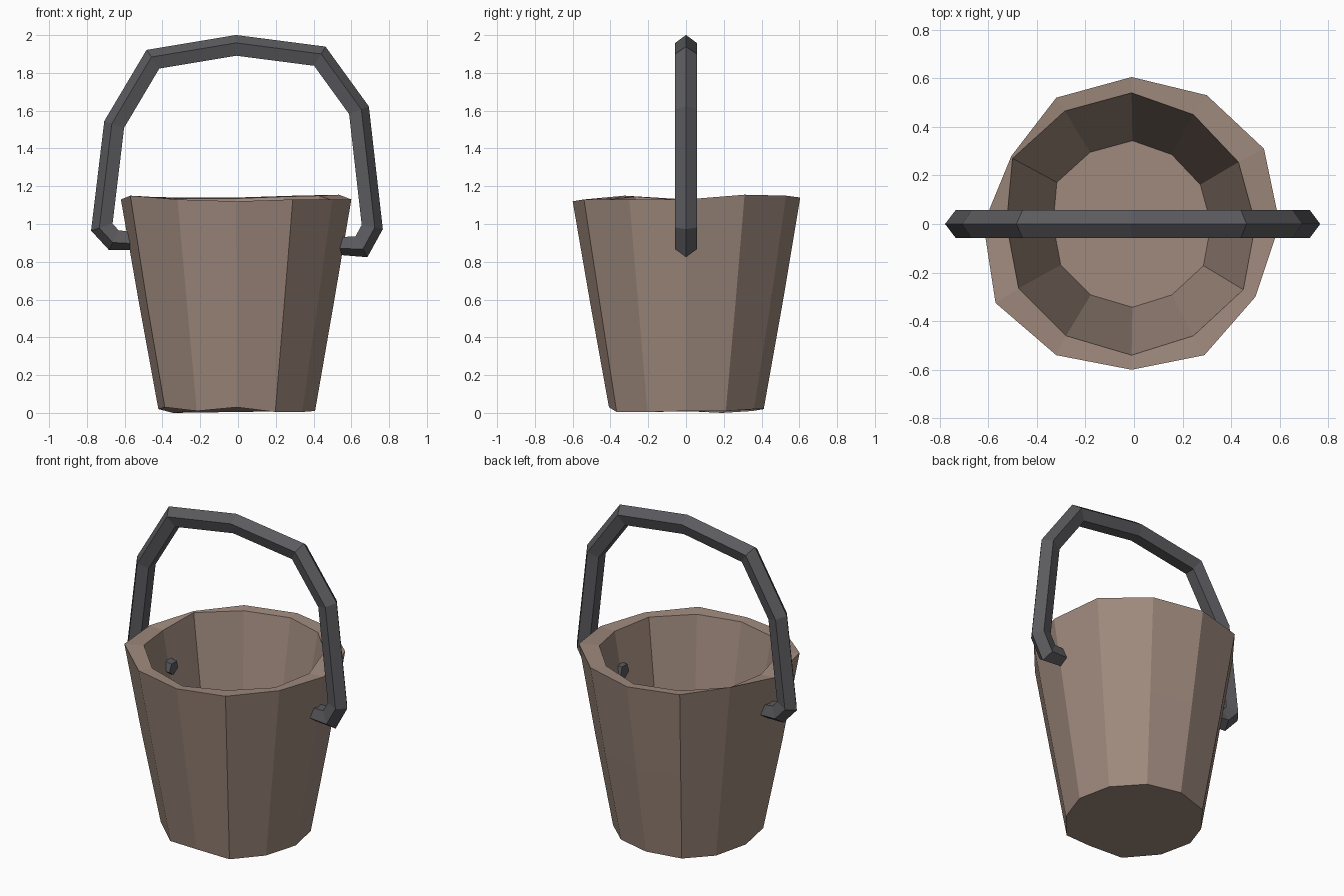
import bpy, bmesh, math
from mathutils import Vector

if "Cube" in bpy.data.objects:
    bpy.data.objects.remove(bpy.data.objects["Cube"])


def material(name, rgb):
    m = bpy.data.materials.new(name)
    m.diffuse_color = (*rgb, 1)
    m.use_nodes = True
    m.node_tree.nodes["Principled BSDF"].inputs["Base Color"].default_value = m.diffuse_color
    return m


def loft(name, rings, mat, closed_caps=True):
    """Skin a list of equal-length rings and cap both ends."""
    bm = bmesh.new()
    vs = [[bm.verts.new(p) for p in ring] for ring in rings]
    n = len(vs[0])
    for a, b in zip(vs, vs[1:]):
        for i in range(n):
            j = (i + 1) % n
            bm.faces.new((a[i], a[j], b[j], b[i]))
    bm.faces.new(vs[0][::-1])
    bm.faces.new(vs[-1])
    bmesh.ops.recalc_face_normals(bm, faces=bm.faces)
    me = bpy.data.meshes.new(name)
    bm.to_mesh(me)
    bm.free()
    me.materials.append(mat)
    ob = bpy.data.objects.new(name, me)
    bpy.context.collection.objects.link(ob)
    return ob


brown = material("weathered brown wood", (0.35, 0.255, 0.207))
iron = material("dark iron", (0.105, 0.105, 0.115))

# Bucket: uneven twelve-sided rim, outer and inner outlines
outer = [(-.01, .605), (.30, .53), (.535, .31), (.60, 0), (.50, -.30), (.29, -.54),
         (-.01, -.60), (-.32, -.54), (-.57, -.325), (-.62, 0), (-.505, .28), (-.32, .52)]
inner = [(-.01, .54), (.245, .45), (.43, .255), (.50, 0), (.45, -.27), (.245, -.46),
         (-.01, -.54), (-.28, -.46), (-.475, -.265), (-.525, 0), (-.50, .27), (-.285, .465)]
rim_z = [1.14, 1.15, 1.155, 1.13, 1.13, 1.13, 1.12, 1.13, 1.15, 1.13, 1.145, 1.14]
base_z = [.02, .02, .01, .01, .005, .005, .03, .01, .03, .02, 0, .01]


def ring(outline, scale, heights):
    return [(x * scale, y * scale, z) for (x, y), z in zip(outline, heights)]


loft("bucket", [
    ring(outer, .68, base_z),
    ring(outer, .845, [.58] * 12),
    ring(outer, 1, rim_z),
    ring(inner, 1, [z - .005 for z in rim_z]),
    ring(inner, .635, [.08] * 12),
], brown)

# Handle: five-sided bar with its ridge outward, mitred along a bent path
path = [Vector((x, 0, z)) for x, z in [
    (-.45, .905), (-.655, .92), (-.715, .985), (-.65, 1.525), (-.447, 1.867), (-.01, 1.94),
    (.43, 1.883), (.635, 1.6), (.705, .985), (.65, .885), (.43, .89)]]
R = .06
rings = []
for i, p in enumerate(path):
    d_in = (p - path[max(i - 1, 0)]).normalized()
    d_out = (path[min(i + 1, len(path) - 1)] - p).normalized()
    if i == 0:
        d_in = d_out
    if i == len(path) - 1:
        d_out = d_in
    t = (d_in + d_out).normalized()
    normal = Vector((-t.z, 0, t.x)) / max(t.dot(d_in), .6)
    # the pegs through the wall are a little slimmer than the bow
    r = R * (.75 if i in (0, len(path) - 1) else 1)
    rings.append([p + normal * (r * math.cos(a)) + Vector((0, r * math.sin(a), 0))
                  for a in (k * math.tau / 5 for k in range(5))])
loft("handle", rings, iron)
